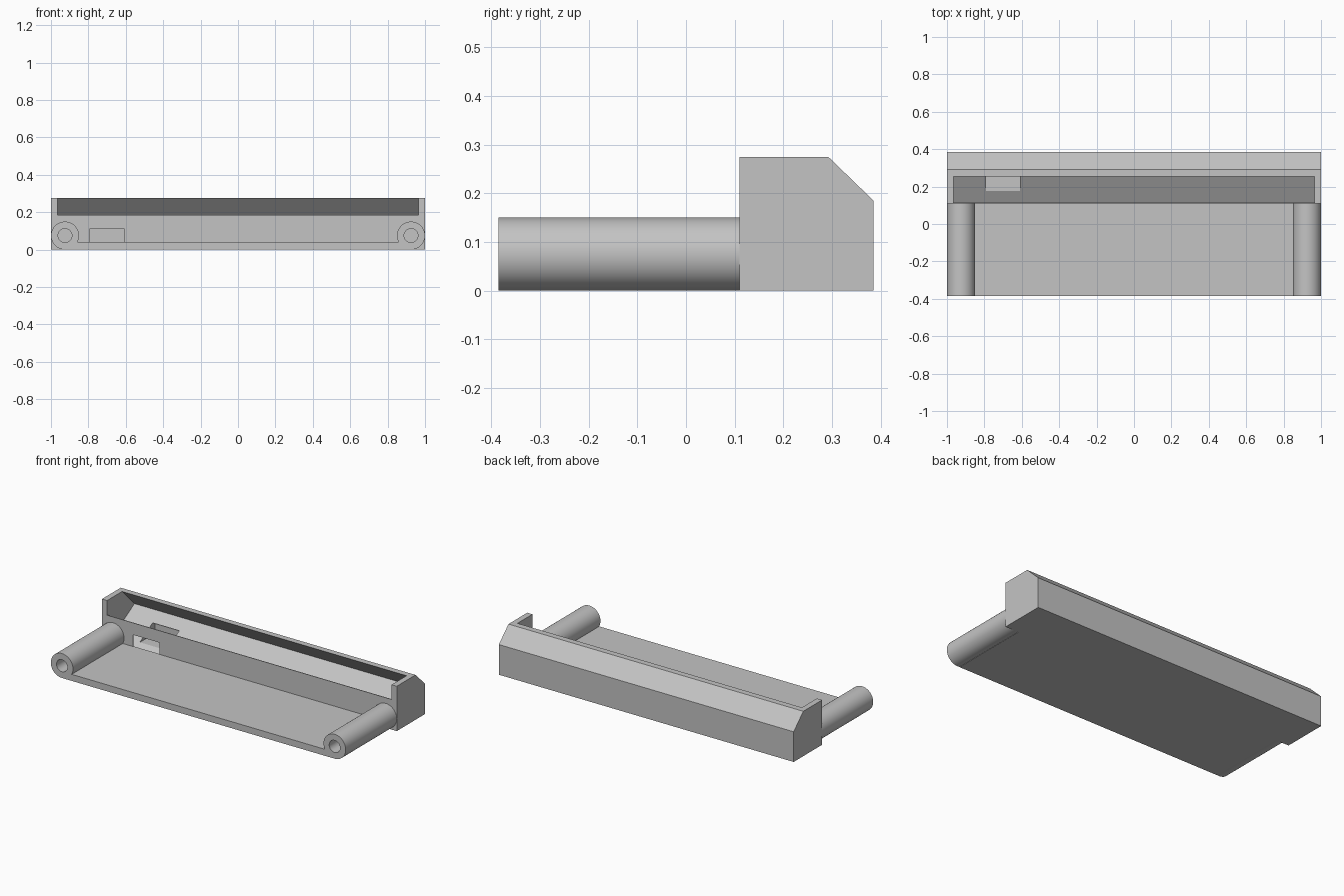
import bpy, bmesh, math
from mathutils import Vector

cube = bpy.data.objects.get("Cube")
if cube:
    bpy.data.objects.remove(cube)

# Single grey finish
grey = bpy.data.materials.new("plain grey")
grey.use_nodes = True
grey.diffuse_color = (0.55, 0.55, 0.55, 1)
grey.node_tree.nodes["Principled BSDF"].inputs["Base Color"].default_value = (0.55, 0.55, 0.55, 1)


def finish(bm, name):
    bmesh.ops.recalc_face_normals(bm, faces=bm.faces)
    mesh = bpy.data.meshes.new(name)
    bm.to_mesh(mesh)
    bm.free()
    mesh.materials.append(grey)
    obj = bpy.data.objects.new(name, mesh)
    bpy.context.collection.objects.link(obj)
    return obj


def prism(name, profile, x0, x1):
    """Extrude a (y, z) outline along x."""
    bm = bmesh.new()
    face = bm.faces.new([bm.verts.new((x0, y, z)) for y, z in profile])
    side = bmesh.ops.extrude_face_region(bm, geom=[face])
    moved = [g for g in side["geom"] if isinstance(g, bmesh.types.BMVert)]
    bmesh.ops.translate(bm, verts=moved, vec=(x1 - x0, 0, 0))
    return finish(bm, name)


def box_outline(y0, y1, z0, z1):
    return [(y0, z0), (y1, z0), (y1, z1), (y0, z1)]


def tube(name, x, z, y0, y1, inner, outer):
    """Hollow round post along y, made by spinning its wall section."""
    bm = bmesh.new()
    corners = [(inner, y0), (outer, y0), (outer, y1), (inner, y1)]
    verts = [bm.verts.new((x + r, y, z)) for r, y in corners]
    edges = [bm.edges.new((verts[i], verts[(i + 1) % 4])) for i in range(4)]
    bmesh.ops.spin(bm, geom=verts + edges, cent=(x, 0, z), axis=(0, 1, 0),
                   angle=math.tau, steps=64)
    bmesh.ops.remove_doubles(bm, verts=bm.verts, dist=0.0001)
    obj = finish(bm, name)
    bpy.ops.object.select_all(action="DESELECT")
    obj.select_set(True)
    bpy.context.view_layer.objects.active = obj
    bpy.ops.object.shade_smooth_by_angle(angle=math.radians(30))
    return obj


def cut(target, cutter):
    mod = target.modifiers.new(cutter.name, "BOOLEAN")
    mod.operation = "DIFFERENCE"
    mod.solver = "EXACT"
    mod.object = cutter
    cutter.hide_render = True
    cutter.hide_set(True)


FRONT, JOIN, BACK = -0.385, 0.11, 0.385

# Rear housing with a chamfered top edge
housing = prism("rear_housing",
                [(JOIN, 0), (BACK, 0), (BACK, 0.185), (0.292, 0.275), (JOIN, 0.275)], -1, 1)

# Pocket with sloping floor and overhang behind a thin front lip
pocket = prism("pocket_cutter",
               [(0.114, 0.003), (0.375, 0.155), (0.255, 0.275), (0.255, 0.32),
                (0.05, 0.32), (0.05, 0.185), (0.114, 0.185)], -0.965, 0.965)
cut(housing, pocket)

# Small rectangular port through the lip and pocket floor
port = prism("port_cutter", box_outline(0.05, 0.325, 0.04, 0.112), -0.79, -0.61)
cut(housing, port)

# Flat base plate
prism("base_plate", box_outline(FRONT, JOIN, 0, 0.04), -0.91, 0.91)

# Hollow posts along both sides
for side, label in ((-1, "right"), (1, "left")):
    tube(label + "_post", side * 0.925, 0.075, FRONT, JOIN, 0.037, 0.075)
